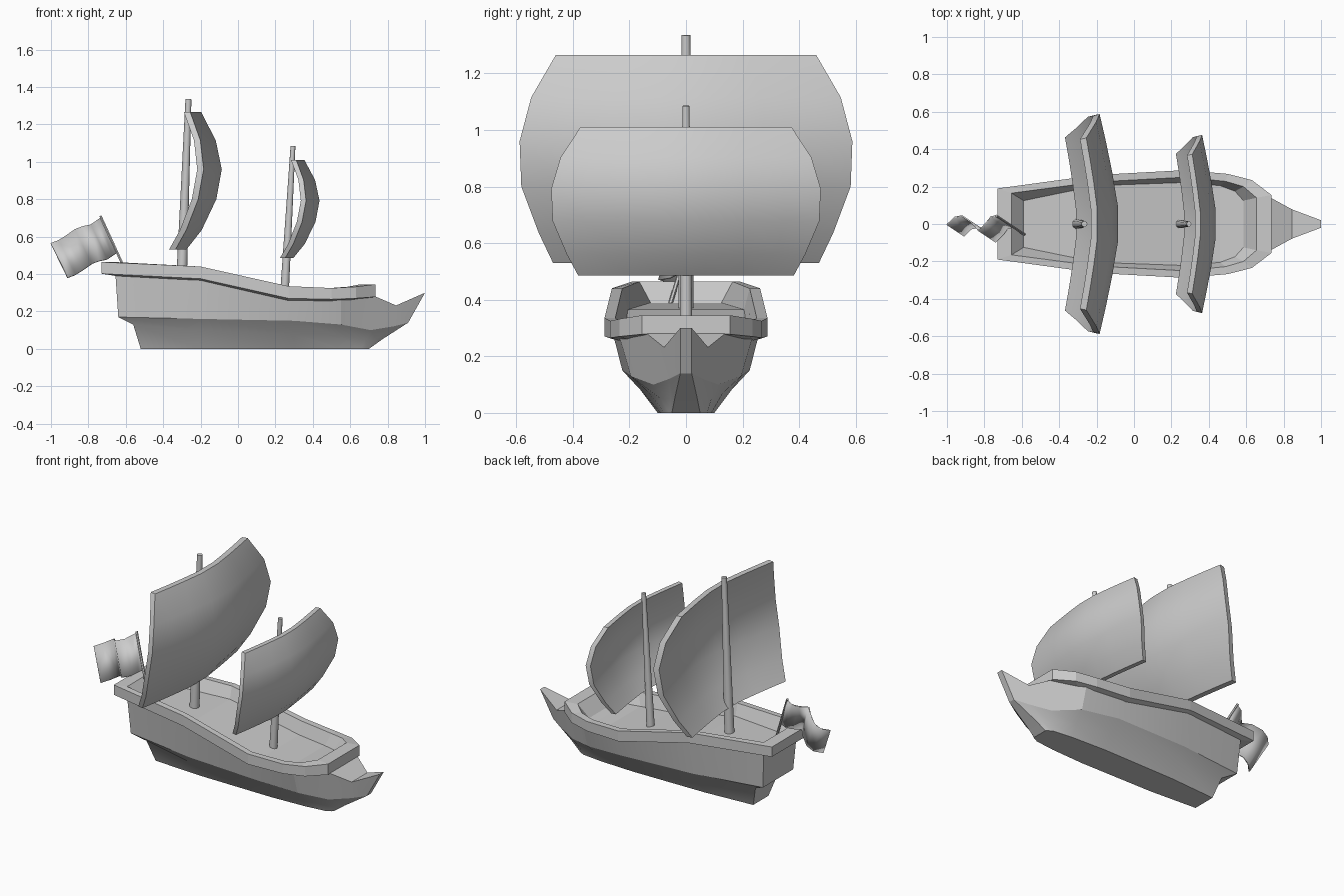
import bpy, math
from mathutils import Vector

if "Cube" in bpy.data.objects:
    bpy.data.objects.remove(bpy.data.objects["Cube"])


def make_object(name, verts, faces, smooth=None):
    mesh = bpy.data.meshes.new(name)
    mesh.from_pydata(verts, [], faces)
    obj = bpy.data.objects.new(name, mesh)
    bpy.context.collection.objects.link(obj)
    bpy.context.view_layer.objects.active = obj
    bpy.ops.object.select_all(action='DESELECT')
    obj.select_set(True)
    bpy.ops.object.mode_set(mode='EDIT')
    bpy.ops.mesh.select_all(action='SELECT')
    bpy.ops.mesh.normals_make_consistent(inside=False)
    bpy.ops.object.mode_set(mode='OBJECT')
    if smooth:
        bpy.ops.object.shade_smooth_by_angle(angle=math.radians(smooth))
    return obj


def mirrored(half):
    """Half outline on +y, continued with its mirror image into a loop."""
    return half + [(x, -y, z) for x, y, z in reversed(half)]


def strips(rings, closed=True):
    n = len(rings[0])
    return [(r * n + i, r * n + (i + 1) % n, (r + 1) * n + (i + 1) % n, (r + 1) * n + i)
            for r in range(len(rings) - 1) for i in range(n if closed else n - 1)]


def cap(start, n):
    """Fill a mirrored loop with quads running from side to side."""
    return [(start + i, start + i + 1, start + n - 2 - i, start + n - 1 - i)
            for i in range(n // 2 - 1)]


# Hull: stations from stern to prow, each keel, lower step, chine, top
stations = [
    [(-.52, .075, 0), (-.56, .11, .13), (-.64, .15, .17), (-.655, .165, .395)],
    [(-.2, .095, 0), (-.2, .165, .10), (-.2, .208, .16), (-.2, .238, .385)],
    [(.3, .10, 0), (.3, .16, .08), (.3, .225, .15), (.3, .257, .275)],
    [(.53, .09, 0), (.54, .13, .07), (.55, .195, .13), (.55, .237, .275)],
    [(.66, .075, 0), (.68, .09, .05), (.71, .115, .10), (.735, .138, .28)],
    [(.69, .06, 0), (.74, .055, .05), (.83, .06, .12), (.845, .078, .232)],
    [(.70, .05, 0), (.77, .04, .05), (.91, .02, .14), (1.0, .02, .30)],
]
rings = [mirrored(s) for s in stations]
# the top stays open under the railing (first four bays)
faces = [f for k, f in enumerate(strips(rings)) if not (k % 8 == 3 and k // 8 < 4)]
faces += cap(0, 8) + cap(48, 8)
make_object("hull", sum(rings, []), faces, 20)

# Railing and sunken deck: concentric loops following the sheer
outer = [(-.73, .19), (-.2, .262), (.27, .288), (.5, .268), (.63, .235), (.735, .155)]
inner = [(-.655, .165), (-.2, .225), (.27, .25), (.49, .228), (.585, .2), (.655, .14)]
deck = [(-.59, .125), (-.2, .205), (.27, .222), (.46, .205), (.54, .175), (.585, .125)]
top_z = [.464, .44, .335, .325, .332, .345]
low_z = [.402, .375, .27, .265, .27, .278]


def level(outline, heights, drop=0):
    return mirrored([(x, y, z - drop) for (x, y), z in zip(outline, heights)])


rings = [level(inner, low_z, .012), level(outer, low_z), level(outer, top_z),
         level(inner, top_z), level(deck, top_z, .075)]
make_object("railing_and_deck", sum(rings, []), strips(rings) + cap(48, 12))


# Tapered round poles
def pole(name, a, b, r1, r2, sides=10):
    a, b = Vector(a), Vector(b)
    d = b - a
    bpy.ops.mesh.primitive_cone_add(vertices=sides, radius1=r1, radius2=r2,
                                    depth=d.length, location=(a + b) / 2,
                                    rotation=d.to_track_quat('Z', 'Y').to_euler())
    bpy.context.object.name = name
    bpy.ops.object.shade_smooth_by_angle(angle=math.radians(40))


pole("main_mast", (-.303, 0, .34), (-.265, 0, 1.335), .029, .016)
pole("fore_mast", (.245, 0, .24), (.294, 0, 1.085), .024, .013)
pole("flag_pole", (-.58, -.06, .37), (-.735, .043, .71), .008, .007, 6)

# Billowing sails: rows of centre x, half width, height
sail_rows = [(-.19, .46, 1.265), (-.11, .547, 1.115), (-.076, .588, .96),
             (-.105, .582, .80), (-.185, .52, .635), (-.27, .47, .53)]


def sail(name, x0, sx, sy, z0, sz, thick):
    across = [-1, -.75, -.48, -.17, .17, .48, .75, 1]
    front, back = [], []
    for k, (x, w, z) in enumerate(sail_rows):
        bow = .065 + .045 * math.sin(math.pi * k / 5)
        for u in across:
            p = (x0 + sx * (x - bow * abs(u) ** 1.3), sy * w * u, z0 + sz * (z - .53))
            front.append(p)
            back.append((p[0] - thick, p[1] * .985, p[2]))
    rows, n = len(sail_rows), len(across)
    grid = [(r * n + i, r * n + i + 1, (r + 1) * n + i + 1, (r + 1) * n + i)
            for r in range(rows - 1) for i in range(n - 1)]
    off = rows * n
    rim = (list(range(n)) + [r * n + n - 1 for r in range(1, rows)]
           + list(range(off - 2, off - n - 1, -1)) + [r * n for r in range(rows - 2, 0, -1)])
    faces = grid + [tuple(v + off for v in f) for f in grid]
    faces += [(a, b, b + off, a + off) for a, b in zip(rim, rim[1:] + rim[:1])]
    make_object(name, front + back, faces, 32)


sail("main_sail", 0, 1, 1, .53, 1, .034)
sail("fore_sail", .5, .74, .81, .485, .715, .028)

# Waving flag: its top edge swept along the raked pole
edge = [(-.735, .043, .70), (-.765, .038, .68), (-.79, .005, .663), (-.83, -.035, .655),
        (-.87, .01, .64), (-.92, .043, .605), (-.96, .035, .58), (-1.0, -.005, .565)]
lower = [(x + .09, y - .06, z - .185) for x, y, z in edge]
flag = make_object("flag", edge + lower, strips([edge, lower], closed=False), 45)
mod = flag.modifiers.new("thickness", 'SOLIDIFY')
mod.thickness = .008
mod.offset = 0
